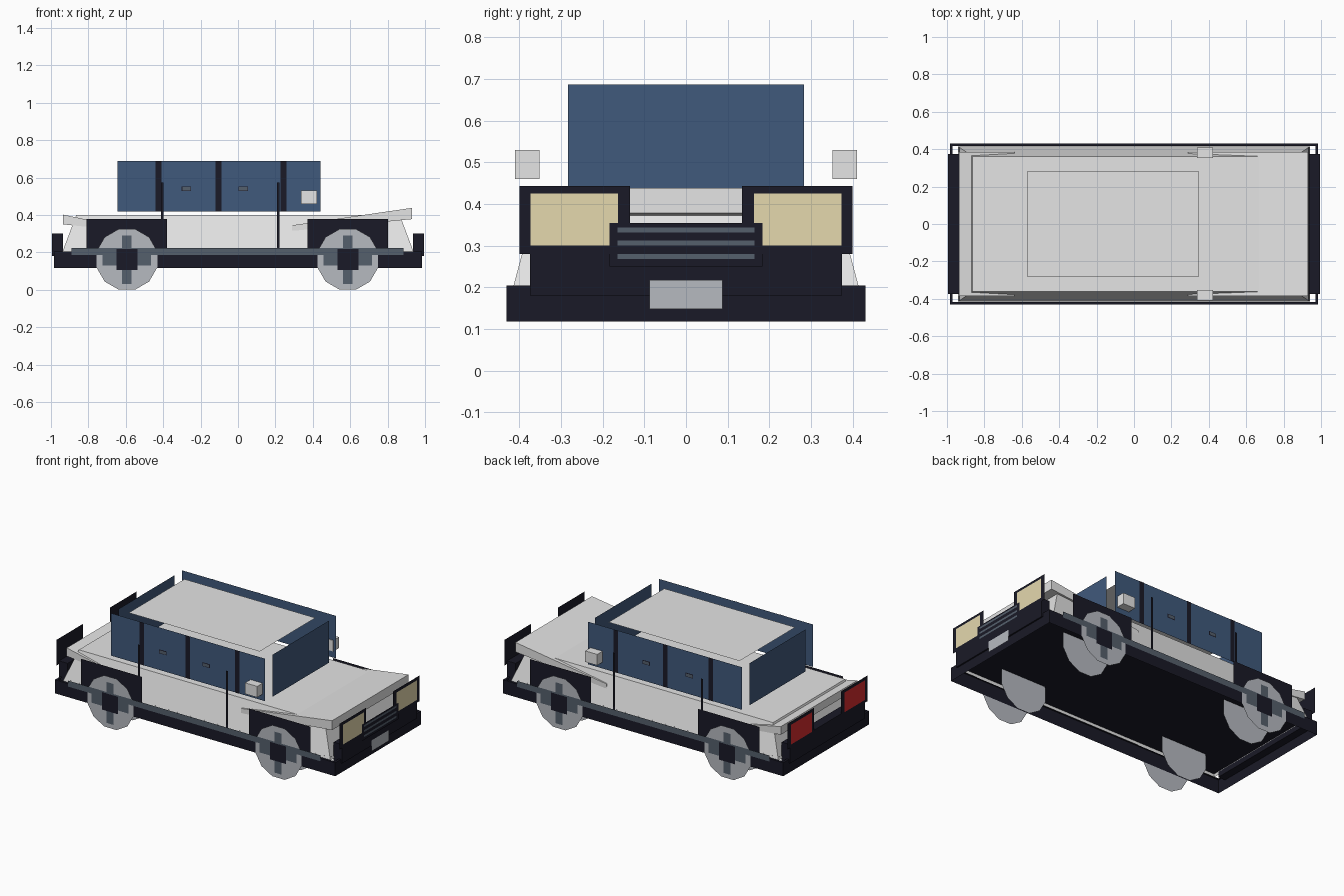
import bpy, bmesh, math
from mathutils import Matrix

cube = bpy.data.objects.get("Cube")
if cube:
    bpy.data.objects.remove(cube)


def material(name, r, g, b):
    m = bpy.data.materials.new(name)
    m.use_nodes = True
    m.diffuse_color = (r, g, b, 1)
    bsdf = next(n for n in m.node_tree.nodes if n.type == 'BSDF_PRINCIPLED')
    bsdf.inputs["Base Color"].default_value = (r, g, b, 1)
    return m


PAINT = material("pale_grey_paint", 0.78, 0.78, 0.78)
DARK = material("dark_trim", 0.01, 0.01, 0.02)
GLASS = material("blue_glass", 0.051, 0.1, 0.2)
SLATE = material("slate_metal", 0.09, 0.115, 0.15)
STEEL = material("wheel_grey", 0.47, 0.49, 0.53)
CREAM = material("headlight_cream", 0.78, 0.69, 0.42)
RED = material("tail_light_red", 0.68, 0.025, 0.028)


def finish(name, bm, mat):
    bmesh.ops.recalc_face_normals(bm, faces=bm.faces)
    mesh = bpy.data.meshes.new(name)
    bm.to_mesh(mesh)
    bm.free()
    mesh.materials.append(mat)
    ob = bpy.data.objects.new(name, mesh)
    bpy.context.collection.objects.link(ob)
    return ob


def box(name, mat, xs, ys, zs, taper=(1, 1), hollow=False, rim=0):
    """Box between ranges; taper scales the top, hollow opens the bottom,
    rim also opens the top, leaving a flange of that width."""
    bm = bmesh.new()
    bmesh.ops.create_cube(bm, size=1)
    for v in bm.verts:
        top = v.co.z > 0
        for i, (lo, hi) in enumerate((xs, ys, zs)):
            scale = taper[i] if top and i < 2 else 1
            v.co[i] = (lo + hi) / 2 + v.co[i] * (hi - lo) * scale
    bm.normal_update()
    opened = [f for f in bm.faces if hollow and f.normal.z < -0.9]
    if rim:
        lid_face = [f for f in bm.faces if f.normal.z > 0.9]
        bmesh.ops.inset_region(bm, faces=lid_face, thickness=rim)
        opened += lid_face
    bmesh.ops.delete(bm, geom=opened, context='FACES')
    return finish(name, bm, mat)


def sheet(name, mat, corners):
    bm = bmesh.new()
    bm.faces.new([bm.verts.new(c) for c in corners])
    return finish(name, bm, mat)


def side_plate(name, mat, xs, y, zs):
    (a, b), (c, d) = xs, zs
    return sheet(name, mat, [(a, y, c), (b, y, c), (b, y, d), (a, y, d)])


def end_plate(name, mat, x, ys, zs):
    (a, b), (c, d) = ys, zs
    return sheet(name, mat, [(x, a, c), (x, b, c), (x, b, d), (x, a, d)])


def flat_plate(name, mat, xs, ys, z):
    (a, b), (c, d) = xs, ys
    return sheet(name, mat, [(a, c, z), (b, c, z), (b, d, z), (a, d, z)])


def lid(name, profile, half_width):
    """Wedge panel: side profile extruded across the car."""
    bm = bmesh.new()
    face = bm.faces.new([bm.verts.new((x, -half_width, z)) for x, z in profile])
    new = bmesh.ops.extrude_face_region(bm, geom=[face])["geom"]
    for v in new:
        if isinstance(v, bmesh.types.BMVert):
            v.co.y = half_width
    return finish(name, bm, PAINT)


def disc(name, x, y):
    bm = bmesh.new()
    turn = Matrix.Rotation(math.pi / 2, 4, 'X') @ Matrix.Rotation(math.pi / 12, 4, 'Z')
    bmesh.ops.create_circle(bm, cap_ends=True, segments=12, radius=0.168,
                            matrix=Matrix.Translation((x, y, 0.163)) @ turn)
    return finish(name, bm, STEEL)


# Open skirt, floor, body shell, lids and roof
box("chassis_skirt", DARK, (-0.985, 0.985), (-0.431, 0.431), (0.118, 0.204),
    hollow=True, rim=0.02)
flat_plate("floor", DARK, (-0.935, 0.935), (-0.411, 0.411), 0.216)
box("body_shell", PAINT, (-0.94, 0.94), (-0.415, 0.415), (0.2, 0.4), (0.92, 0.872), hollow=True)
lid("hood", [(0.29, 0.315), (0.93, 0.378), (0.93, 0.438), (0.29, 0.345)], 0.384)
lid("trunk_lid", [(-0.935, 0.35), (-0.64, 0.32), (-0.64, 0.34), (-0.935, 0.402)], 0.384)
flat_plate("roof", PAINT, (-0.572, 0.348), (-0.28, 0.28), 0.682)

# Windscreens
end_plate("windscreen", GLASS, 0.44, (-0.283, 0.283), (0.42, 0.687))
end_plate("rear_window", GLASS, -0.643, (-0.283, 0.283), (0.42, 0.687))

# Nose and tail
for end, s, lamp in (("nose", 1, CREAM), ("tail", -1, RED)):
    box(end + "_panel", DARK, sorted((s * 0.935, s * 0.994)), (-0.375, 0.375), (0.18, 0.3))
    for side, t in (("front", -1), ("back", 1)):
        end_plate(f"{end}_{side}_lamp_housing", DARK, s * 0.995,
                  sorted((t * 0.135, t * 0.4)), (0.28, 0.443))
        end_plate(f"{end}_{side}_lamp", lamp, s * 0.998,
                  sorted((t * 0.163, t * 0.373)), (0.3, 0.425))

# Grille and number plate
end_plate("grille", DARK, 0.9985, (-0.184, 0.184), (0.25, 0.354))
end_plate("number_plate", STEEL, 0.9985, (-0.088, 0.088), (0.148, 0.217))
for i, z in enumerate((0.274, 0.306, 0.338)):
    end_plate(f"grille_bar_{i}", SLATE, 1.0, (-0.165, 0.165), (z - 0.006, z + 0.006))

# Both long sides
for side, t in (("front", -1), ("back", 1)):
    side_plate(side + "_side_window", GLASS, (-0.643, 0.44), t * 0.356, (0.42, 0.69))
    for i, x in enumerate((-0.425, -0.104, 0.244)):
        side_plate(f"{side}_window_pillar_{i}", DARK, (x - 0.016, x + 0.016),
                   t * 0.358, (0.42, 0.69))
    for i, x in enumerate((-0.276, 0.028)):
        side_plate(f"{side}_handle_rim_{i}", DARK, (x - 0.026, x + 0.026), t * 0.36, (0.528, 0.553))
        side_plate(f"{side}_handle_{i}", SLATE, (x - 0.022, x + 0.022), t * 0.362, (0.532, 0.549))
    for i, x in enumerate((-0.404, 0.215)):
        side_plate(f"{side}_door_line_{i}", DARK, (x - 0.007, x + 0.007), t * 0.415, (0.2, 0.575))
    box(side + "_mirror", PAINT, (0.337, 0.422), sorted((t * 0.352, t * 0.41)), (0.46, 0.53))
    side_plate(side + "_sill", SLATE, (-0.89, 0.885), t * 0.434, (0.187, 0.225))

    # Wheels with arches, crossed spokes and square hubs
    for end, x in (("rear", -0.594), ("fore", 0.587)):
        name = f"{side}_{end}"
        side_plate(name + "_arch", DARK, (x - 0.215, x + 0.215), t * 0.42, (0.2, 0.38))
        disc(name + "_wheel", x, t * 0.432)
        disc(name + "_wheel_inner", x, t * 0.27)
        side_plate(name + "_spoke_tall", SLATE, (x - 0.025, x + 0.025), t * 0.436, (0.03, 0.29))
        side_plate(name + "_spoke_wide", SLATE, (x - 0.13, x + 0.13), t * 0.436, (0.13, 0.21))
        side_plate(name + "_hub", DARK, (x - 0.056, x + 0.056), t * 0.438, (0.107, 0.218))
